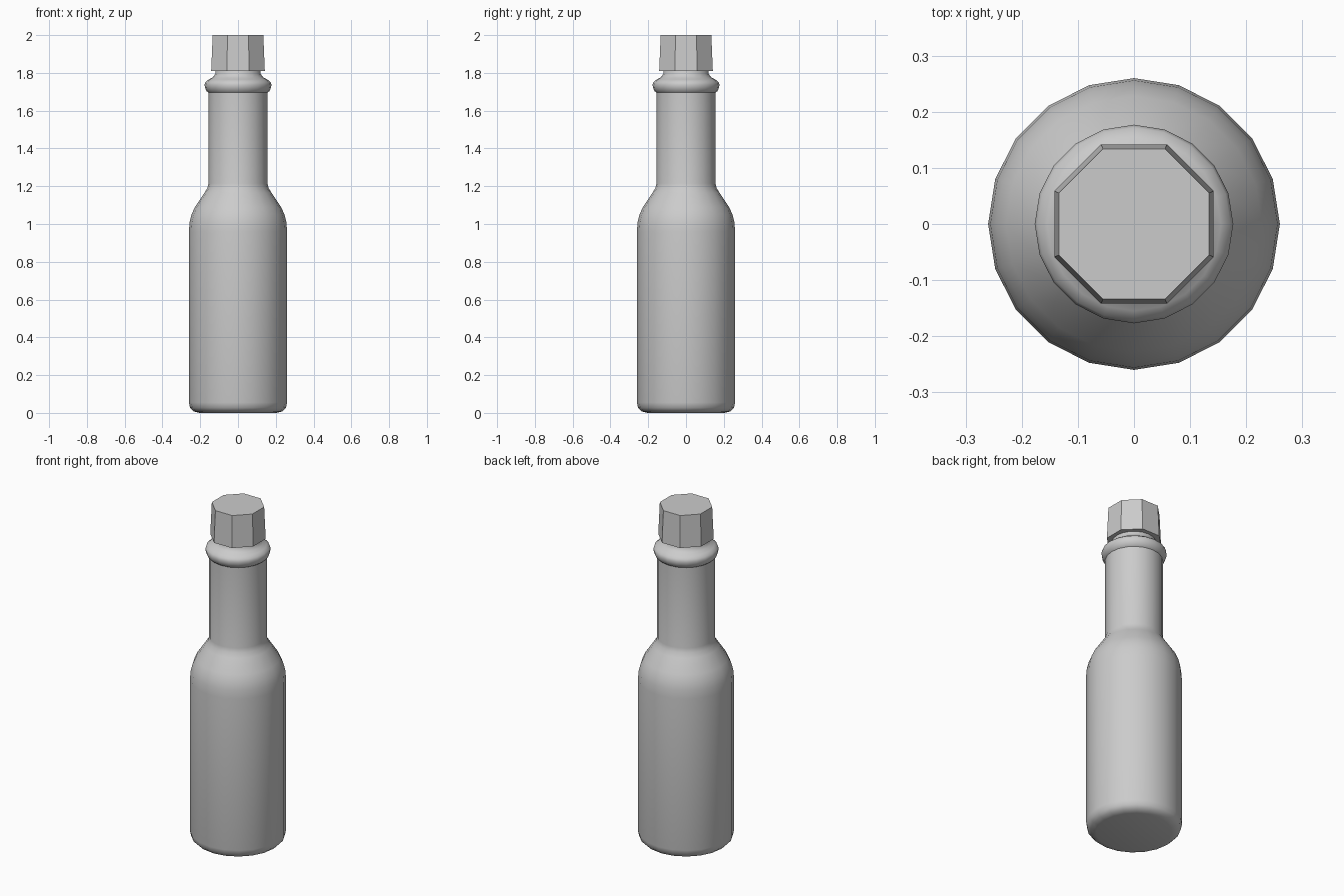
import bpy, bmesh
from math import pi, cos, sin, radians

if "Cube" in bpy.data.objects:
    bpy.data.objects.remove(bpy.data.objects["Cube"])


def lathe(name, profile, sides, offset=0.0, smooth=None):
    """Revolve an (r, z) profile about z, closing both ends with flat caps."""
    bm = bmesh.new()
    rings = [[bm.verts.new((r * cos(offset + 2 * pi * i / sides),
                            r * sin(offset + 2 * pi * i / sides), z))
              for i in range(sides)] for r, z in profile]
    for a, b in zip(rings, rings[1:]):
        for i in range(sides):
            j = (i + 1) % sides
            bm.faces.new((a[i], a[j], b[j], b[i]))
    bm.faces.new(rings[0][::-1])
    bm.faces.new(rings[-1])
    mesh = bpy.data.meshes.new(name)
    bm.to_mesh(mesh)
    bm.free()
    obj = bpy.data.objects.new(name, mesh)
    bpy.context.collection.objects.link(obj)
    if smooth:
        bpy.ops.object.select_all(action='DESELECT')
        obj.select_set(True)
        bpy.context.view_layer.objects.active = obj
        bpy.ops.object.shade_smooth_by_angle(angle=radians(smooth))
    return obj


# Glass body: base, straight wall, shoulder, neck, collar, mouth
body = [(0.205, 0), (0.235, 0.008), (0.254, 0.027), (0.26, 0.055),
        (0.26, 0.96), (0.256, 1.01), (0.246, 1.05), (0.228, 1.09),
        (0.178, 1.165), (0.162, 1.19), (0.156, 1.215),
        (0.156, 1.695), (0.166, 1.703), (0.174, 1.72), (0.177, 1.737),
        (0.172, 1.752), (0.155, 1.765), (0.135, 1.775), (0.12, 1.795),
        (0.12, 1.86)]
lathe("bottle", body, 20, smooth=40)

# Tapered octagonal screw cap with flats facing the axes
k = 1 / cos(pi / 8)
lathe("cap", [(0.142 * k, 1.81), (0.134 * k, 2.0)], 8, offset=pi / 8)
